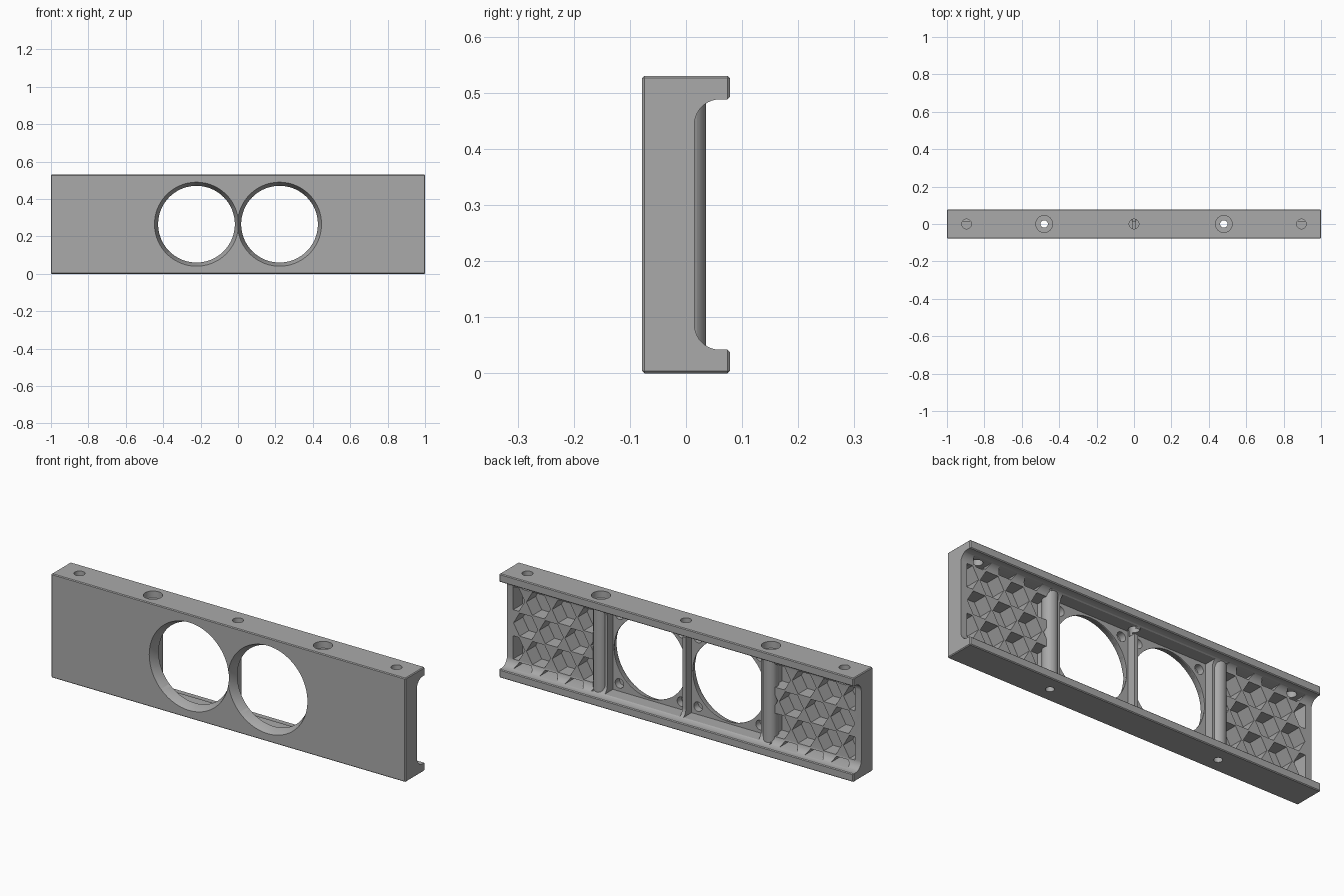
import bpy, bmesh
from math import pi, sin, cos, radians
from mathutils import Matrix, Vector

old = bpy.data.objects.get("Cube")
if old:
    bpy.data.objects.remove(old, do_unlink=True)

H, Y, MID = 0.53, 0.078, 0.265      # height, half depth, middle height
WALL, FLANGE, FILLET = 0.015, 0.042, 0.045
FAN_X, BOSS_X, FLOOR = 0.222, 0.48, -0.03


def make(name, bm):
    bmesh.ops.recalc_face_normals(bm, faces=bm.faces)
    mesh = bpy.data.meshes.new(name)
    bm.to_mesh(mesh)
    bm.free()
    ob = bpy.data.objects.new(name, mesh)
    bpy.context.collection.objects.link(ob)
    return ob


def add_box(bm, x0, x1, y0, y1, z0, z1):
    mid = Vector((x0 + x1, y0 + y1, z0 + z1)) / 2
    size = Matrix.Diagonal((x1 - x0, y1 - y0, z1 - z0, 1))
    bmesh.ops.create_cube(bm, size=1, matrix=Matrix.Translation(mid) @ size)


def add_upright(bm, x, y, z0, z1, r, n=32):
    bmesh.ops.create_cone(bm, cap_ends=True, segments=n, radius1=r, radius2=r, depth=z1 - z0,
                          matrix=Matrix.Translation((x, y, (z0 + z1) / 2)))


def add_bore(bm, x, z, front, back, r_front, r_back, n=64, turn=0):
    place = Matrix.Translation((x, (front + back) / 2, z))
    bmesh.ops.create_cone(bm, cap_ends=True, segments=n, radius1=r_back, radius2=r_front,
                          depth=back - front,
                          matrix=place @ Matrix.Rotation(pi / 2, 4, 'X') @ Matrix.Rotation(turn, 4, 'Z'))


def boolean(target, bm, operation='DIFFERENCE'):
    tool = make("cutter", bm)
    tool.hide_render = True
    mod = target.modifiers.new("cut", 'BOOLEAN')
    mod.operation, mod.solver, mod.object = operation, 'EXACT', tool
    bpy.ops.object.select_all(action='DESELECT')
    bpy.context.view_layer.objects.active = target
    target.select_set(True)
    bpy.ops.object.modifier_apply(modifier=mod.name)
    bpy.data.objects.remove(tool, do_unlink=True)


# Channel-shaped body: half profile with a fillet, mirrored in height
half = [(-Y, 0), (Y, 0), (Y, FLANGE)]
for i in range(11):
    a = radians(270 - 9 * i)
    half.append((WALL + FILLET + FILLET * cos(a), FLANGE + FILLET + FILLET * sin(a)))
profile = half + [(y, H - z) for y, z in reversed(half)]
bm = bmesh.new()
face = bm.faces.new([bm.verts.new((-1, y, z)) for y, z in profile])
ext = bmesh.ops.extrude_face_region(bm, geom=[face])
bmesh.ops.translate(bm, vec=(2, 0, 0), verts=[v for v in ext["geom"] if isinstance(v, bmesh.types.BMVert)])
bmesh.ops.recalc_face_normals(bm, faces=bm.faces)
outer = [e for e in bm.edges if all(abs(v.co.y) > Y - 0.001 for v in e.verts)]
bmesh.ops.bevel(bm, geom=outer, offset=0.004, segments=1, affect='EDGES')
panel = make("fan_panel", bm)

# Honeycomb pockets, trimmed to a rectangle on each side
PITCH, CELL = 0.145, 0.118
bm = bmesh.new()
for side in (-1, 1):
    for row in range(-2, 3):
        for col in range(6):
            x = 0.46 + (col + 0.5 * (row % 2)) * PITCH
            z = MID + row * PITCH * cos(pi / 6)
            r = CELL / 2 / cos(pi / 6)
            add_bore(bm, side * x, z, -0.06, 0.12, r, r, 6, pi / 6)
# Orient every cell with its points up
for v in bm.verts:
    v.co.y = round(v.co.y, 4)
cells = make("cells", bm)
bm = bmesh.new()
for x0, x1 in ((-0.965, -0.5), (0.5, 0.965)):
    add_box(bm, x0, x1, -0.2, 0.2, FLANGE + 0.003, H - FLANGE - 0.003)
boolean(cells, bm, 'INTERSECT')
bm = bmesh.new()
bm.from_mesh(cells.data)
bpy.data.objects.remove(cells, do_unlink=True)
boolean(panel, bm)

# Square fan recesses with a thin rib left between them
bm = bmesh.new()
for s in (-1, 1):
    add_box(bm, s * FAN_X - 0.212, s * FAN_X + 0.212, FLOOR, 0.12, MID - 0.215, MID + 0.215)
boolean(panel, bm)

# Fan openings, flared towards the front, and blind corner screw holes
for s in (-1, 1):
    bm = bmesh.new()
    add_bore(bm, s * FAN_X, MID, -0.2, 0.01, 0.205, 0.205, 96)
    boolean(panel, bm)
    bm = bmesh.new()
    add_bore(bm, s * FAN_X, MID, -0.09, -0.035, 0.23, 0.205, 96)
    boolean(panel, bm)
    bm = bmesh.new()
    for dx in (-1, 1):
        for dz in (-1, 1):
            add_bore(bm, s * FAN_X + dx * 0.175, MID + dz * 0.175, -0.065, 0, 0.024, 0.024, 24)
    boolean(panel, bm)

# Upright bolt bosses beside the fans
bm = bmesh.new()
for s in (-1, 1):
    add_upright(bm, s * BOSS_X, 0, 0.02, H - 0.02, 0.036)
boolean(panel, bm, 'UNION')

# Bolt holes right through, then counterbores and blind holes in the top
bm = bmesh.new()
for s in (-1, 1):
    add_upright(bm, s * BOSS_X, 0, -0.1, H + 0.1, 0.02, 24)
boolean(panel, bm)
bm = bmesh.new()
for s in (-1, 1):
    add_upright(bm, s * BOSS_X, 0, H - 0.035, H + 0.1, 0.045)
for x in (-0.895, 0, 0.895):
    add_upright(bm, x, 0, H - 0.08, H + 0.1, 0.026, 24)
boolean(panel, bm)

# Plain grey finish
grey = bpy.data.materials.new("grey")
grey.use_nodes = True
colour = (0.4, 0.4, 0.4, 1)
grey.diffuse_color = colour
grey.node_tree.nodes["Principled BSDF"].inputs["Base Color"].default_value = colour
panel.data.materials.clear()
panel.data.materials.append(grey)
for p in panel.data.polygons:
    p.material_index = 0

bpy.ops.object.select_all(action='DESELECT')
panel.select_set(True)
bpy.context.view_layer.objects.active = panel
bpy.ops.object.shade_smooth_by_angle(angle=radians(30))
